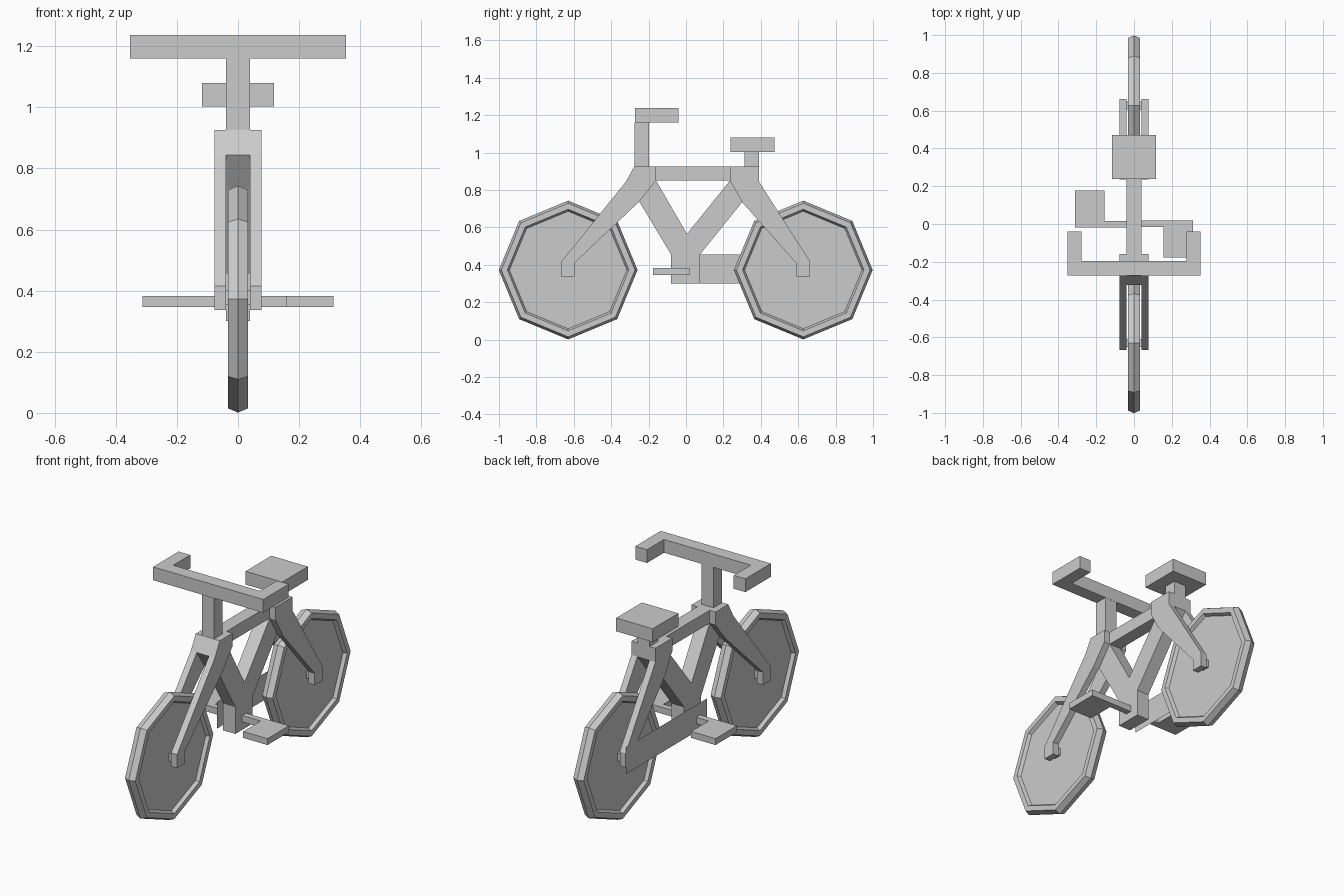
import bpy, bmesh, math

if "Cube" in bpy.data.objects:
    bpy.data.objects.remove(bpy.data.objects["Cube"])


def finish(name, bm):
    bmesh.ops.recalc_face_normals(bm, faces=bm.faces)
    mesh = bpy.data.meshes.new(name)
    bm.to_mesh(mesh)
    bm.free()
    obj = bpy.data.objects.new(name, mesh)
    bpy.context.collection.objects.link(obj)
    return obj


def prism(name, points, lo, hi, axis='x'):
    """Extrude a (y, z) outline along x, or an (x, y) outline along z."""
    place = (lambda a, b, t: (t, a, b)) if axis == 'x' else (lambda a, b, t: (a, b, t))
    bm = bmesh.new()
    rings = [[bm.verts.new(place(a, b, t)) for a, b in points] for t in (lo, hi)]
    bm.faces.new(rings[0])
    bm.faces.new(rings[1])
    n = len(points)
    for i in range(n):
        j = (i + 1) % n
        bm.faces.new((rings[0][i], rings[0][j], rings[1][j], rings[1][i]))
    return finish(name, bm)


def box(name, x, y, z):
    return prism(name, [(y[0], z[0]), (y[1], z[0]), (y[1], z[1]), (y[0], z[1])], *x)


def wheel(name, y, z=0.372, sides=8):
    """Ridged octagonal tyre with a recessed disc, turned about the x axis."""
    profile = [(-0.014, 0.314), (-0.033, 0.325), (-0.033, 0.357), (0, 0.371),
               (0.033, 0.357), (0.033, 0.325), (0.014, 0.314)]
    bm = bmesh.new()
    rings = []
    for x, r in profile:
        angles = [2 * math.pi * i / sides for i in range(sides)]
        rings.append([bm.verts.new((x, y + r * math.cos(a), z + r * math.sin(a))) for a in angles])
    for a, b in zip(rings, rings[1:]):
        for i in range(sides):
            j = (i + 1) % sides
            bm.faces.new((a[i], a[j], b[j], b[i]))
    bm.faces.new(rings[0])
    bm.faces.new(rings[-1])
    return finish(name, bm)


T = 0.039   # half width of frame tubes
W = 0.077   # half width of fork blocks

# Wheels and axles
for label, y in (("front", -0.63), ("rear", 0.627)):
    wheel(label + "_wheel", y)
    box(label + "_axle", (-0.045, 0.045), (y - 0.022, y + 0.022), (0.355, 0.4))

# Fork crown and rear crown, each with two legs
prism("front_crown", [(-0.277, 0.925), (-0.16, 0.925), (-0.16, 0.85),
                      (-0.25, 0.738), (-0.322, 0.843)], -W, W)
prism("rear_crown", [(0.235, 0.925), (0.39, 0.925), (0.39, 0.845),
                     (0.3, 0.735), (0.235, 0.85)], -W, W)
front_leg = [(-0.322, 0.843), (-0.25, 0.738), (-0.595, 0.41),
             (-0.595, 0.337), (-0.668, 0.337), (-0.668, 0.415)]
rear_leg = [(0.39, 0.845), (0.3, 0.735), (0.592, 0.405),
            (0.592, 0.337), (0.662, 0.337), (0.662, 0.42)]
for side, s in (("left", -1), ("right", 1)):
    prism("front_leg_" + side, front_leg, s * T, s * W)
    prism("rear_leg_" + side, rear_leg, s * T, s * W)

# Frame tubes
box("top_tube", (-T, T), (-0.16, 0.235), (0.85, 0.925))
prism("v_frame", [(-0.16, 0.85), (0.005, 0.565), (0.235, 0.85), (0.3, 0.735),
                  (0.075, 0.455), (0.075, 0.3), (-0.08, 0.3), (-0.08, 0.455),
                  (-0.25, 0.738)], -T, T)

# Chain guard: thin sheet on the left side
bm = bmesh.new()
bm.faces.new([bm.verts.new((-W - 0.001, y, z)) for y, z in
              ((-0.08, 0.3), (-0.08, 0.455), (0.662, 0.455), (0.662, 0.3))])
finish("chain_guard", bm)

# Cranks with pedals, one Z-shaped bar
half = [(0.157, 0.019), (0.313, 0.019), (0.313, -0.177), (0.157, -0.177), (0.157, -0.017)]
for side, s in (("right", 1), ("left", -1)):
    outline = [(0, -0.017), (0, 0.019)] + [half[0], half[1], half[2], half[3], half[4]]
    prism("crank_pedal_" + side, [(s * a, s * b) for a, b in outline], 0.346, 0.383, 'z')

# Handlebar and stem
box("stem", (-T, T), (-0.275, -0.197), (0.925, 1.16))
prism("handlebar", [(-0.353, -0.273), (0.353, -0.273), (0.353, -0.04), (0.278, -0.04),
                    (0.278, -0.196), (-0.278, -0.196), (-0.278, -0.04), (-0.353, -0.04)],
      1.16, 1.237, 'z')

# Seat and post
box("seat_post", (-T, T), (0.313, 0.39), (0.925, 1.003))
box("seat", (-0.117, 0.117), (0.237, 0.472), (1.003, 1.08))
